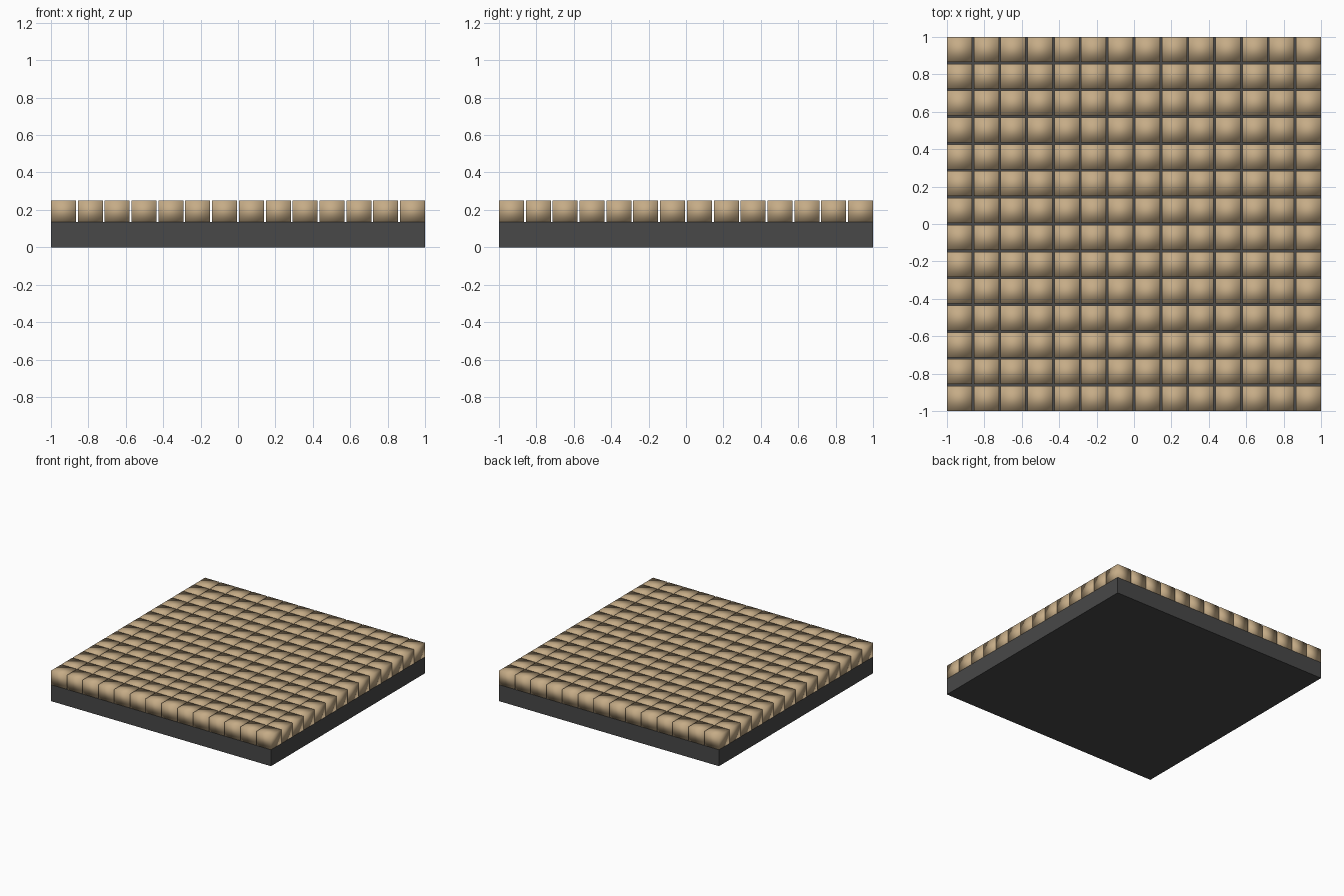
import bpy

if "Cube" in bpy.data.objects:
    bpy.data.objects.remove(bpy.data.objects["Cube"])

N = 14            # tiles per side
GAP = 0.01
BASE_TOP = 0.135
TOP = 0.25
TILE = (2 - (N - 1) * GAP) / N
PITCH = TILE + GAP


def material(name, rgb):
    m = bpy.data.materials.new(name)
    m.diffuse_color = (*rgb, 1)
    m.use_nodes = True
    m.node_tree.nodes["Principled BSDF"].inputs["Base Color"].default_value = m.diffuse_color
    return m


def box(name, center, size, mat):
    bpy.ops.mesh.primitive_cube_add(size=1, location=center)
    ob = bpy.context.object
    ob.name = name
    ob.scale = size
    bpy.ops.object.transform_apply(location=False, rotation=False, scale=True)
    ob.data.materials.append(mat)
    return ob


# Dark slab under the tiles
box("base_slab", (0, 0, BASE_TOP / 2), (2, 2, BASE_TOP),
    material("dark_grey", (0.065, 0.065, 0.065)))

# One soft-shaded tile in the corner, repeated along x and y
start = -1 + TILE / 2
tiles = box("tiles", (start, start, (BASE_TOP + TOP) / 2),
            (TILE, TILE, TOP - BASE_TOP),
            material("tan", (0.56, 0.41, 0.24)))
bpy.ops.object.shade_smooth()
for axis in range(2):
    arr = tiles.modifiers.new("array_" + "xy"[axis], 'ARRAY')
    arr.count = N
    arr.use_relative_offset = False
    arr.use_constant_offset = True
    offset = [0, 0, 0]
    offset[axis] = PITCH
    arr.constant_offset_displace = offset
